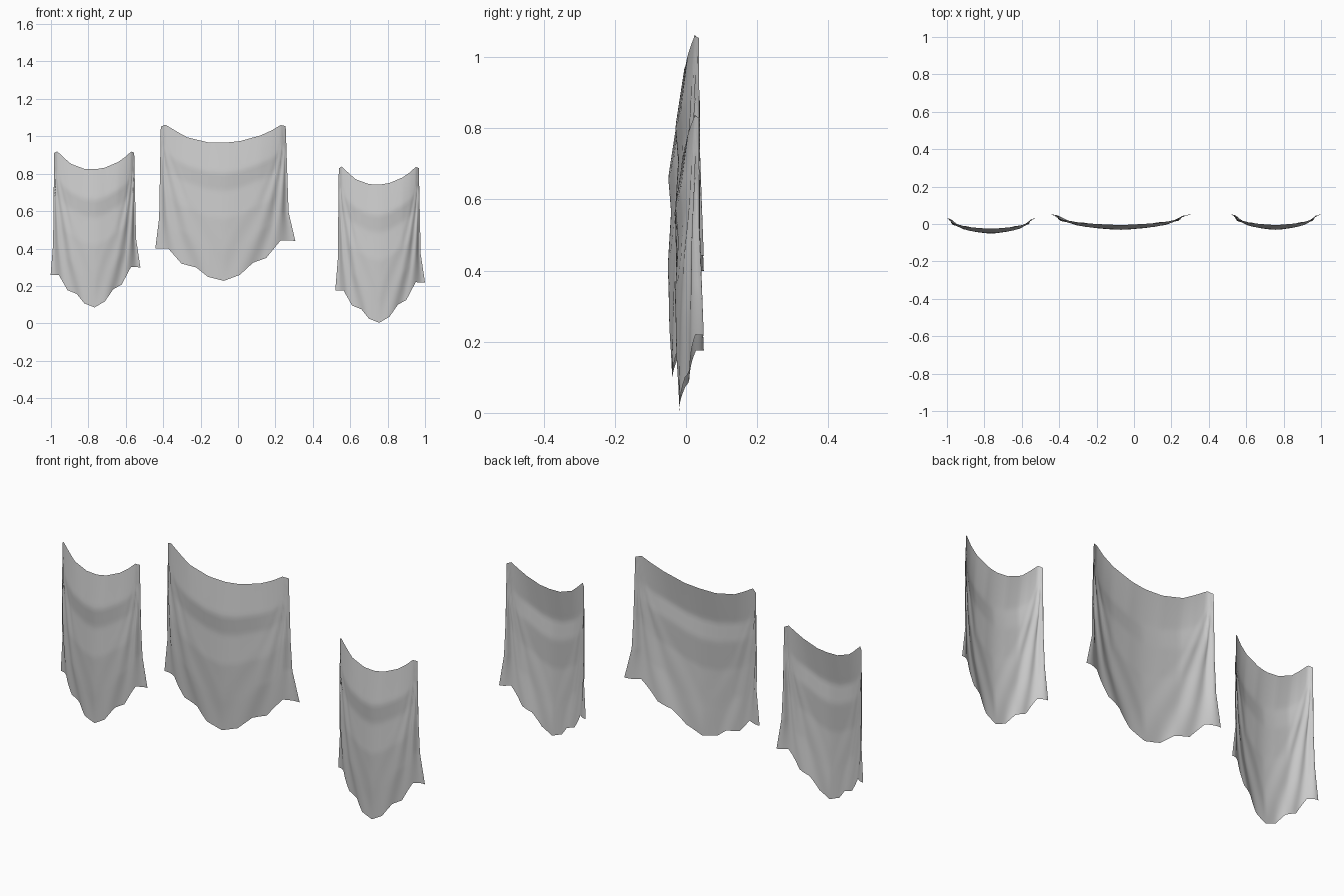
import bpy, bmesh, math

if "Cube" in bpy.data.objects:
    bpy.data.objects.remove(bpy.data.objects["Cube"])

COLS, ROWS = 50, 44

# Hem outlines of one hanging cloth, (x, z), evenly spaced across its width
TOP = [(-.221, .828), (-.205, .838), (-.165, .80), (-.13, .77), (-.06, .744), (0, .742),
       (.05, .75), (.12, .78), (.16, .808), (.19, .836), (.207, .83)]
BOTTOM = [(-.24, .175), (-.195, .175), (-.15, .095), (-.10, .075), (-.06, .025), (-.005, .003),
          (.05, .035), (.095, .10), (.14, .125), (.19, .22), (.24, .217)]
# Depth down the middle and down the side edges, (fraction of drop, y)
MIDDLE = [(0, -.005), (.22, -.03), (.35, -.022), (.55, -.031), (.8, -.026), (1, -.02)]
EDGE = [(0, .037), (.5, .037), (1, .05)]
# Sideways flare toward the bottom
FLARE = [(0, 0), (.75, .3), (1, 1)]


def table(points, t):
    """Piecewise linear lookup."""
    for (a, va), (b, vb) in zip(points, points[1:]):
        if t <= b:
            return va + (vb - va) * (t - a) / (b - a)
    return points[-1][1]


def outline(points, u):
    f = u * (len(points) - 1)
    i = min(int(f), len(points) - 2)
    k = f - i
    return [p + (q - p) * k for p, q in zip(points[i], points[i + 1])]


def cloth_point(u, t):
    (xt, zt), (xb, zb) = outline(TOP, u), outline(BOTTOM, u)
    x = xt + (xb - xt) * table(FLARE, t)
    z = zt + (zb - zt) * t
    side = abs(2 * u - 1)
    mid = table(MIDDLE, t)
    y = mid + (table(EDGE, t) - mid) * side ** 1.6
    # folds fanning out from the pinned upper corners
    edge_x = .235 * (1 - side)
    fan = edge_x / (max(.84 - z, 0) + .05)
    fade = max(0, 1 - fan / .36) * min(1, t / .25)
    y += .007 * math.sin(math.tau * fan / .125) * fade
    return x, y, z


def hanging_cloth(name, x, y, z, width, mat):
    bm = bmesh.new()
    grid = []
    for r in range(ROWS + 1):
        row = []
        for c in range(COLS + 1):
            px, py, pz = cloth_point(c / COLS, r / ROWS)
            row.append(bm.verts.new((x + px * width, y + py, z + pz)))
        grid.append(row)
    for r in range(ROWS):
        for c in range(COLS):
            face = bm.faces.new((grid[r][c], grid[r + 1][c], grid[r + 1][c + 1], grid[r][c + 1]))
            face.smooth = True
    mesh = bpy.data.meshes.new(name)
    bm.to_mesh(mesh)
    bm.free()
    mesh.materials.append(mat)
    obj = bpy.data.objects.new(name, mesh)
    bpy.context.collection.objects.link(obj)


grey = bpy.data.materials.new("grey_fabric")
grey.diffuse_color = (.6, .6, .6, 1)
grey.use_nodes = True
grey.node_tree.nodes["Principled BSDF"].inputs["Base Color"].default_value = grey.diffuse_color

# Three cloths hung side by side, the middle one wider
hanging_cloth("left_cloth", -.762, -.02, .082, 1, grey)
hanging_cloth("middle_cloth", -.068, 0, .224, 1.56, grey)
hanging_cloth("right_cloth", .76, 0, 0, 1, grey)
